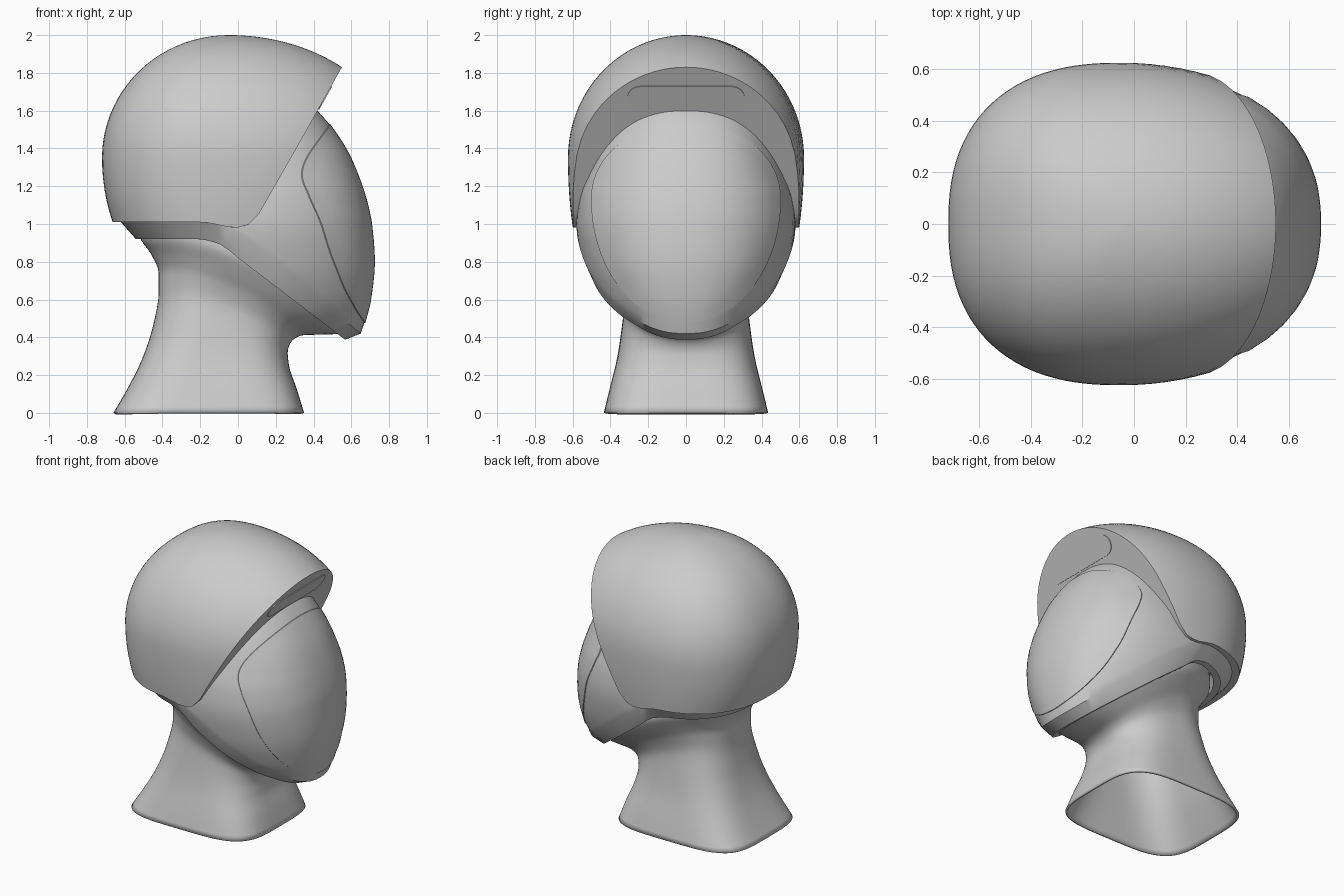
import bpy, bmesh, math
from mathutils import Vector

if "Cube" in bpy.data.objects:
    bpy.data.objects.remove(bpy.data.objects["Cube"])

GREY = (0.6, 0.6, 0.6, 1)
mat = bpy.data.materials.new("plain grey")
mat.use_nodes = True
mat.diffuse_color = GREY
mat.node_tree.nodes["Principled BSDF"].inputs["Base Color"].default_value = GREY
SEG = 96


def smooth_curve(pts):
    """Monotone cubic through (input, output) points."""
    xs, ys = zip(*pts)
    s = [(ys[i + 1] - ys[i]) / (xs[i + 1] - xs[i]) for i in range(len(xs) - 1)]
    m = [s[0]] + [2 * a * b / (a + b) if a * b > 0 else 0 for a, b in zip(s, s[1:])] + [s[-1]]

    def f(x):
        x = min(max(x, xs[0]), xs[-1])
        i = 0
        while i < len(s) - 1 and x > xs[i + 1]:
            i += 1
        h = xs[i + 1] - xs[i]
        t = (x - xs[i]) / h
        a, b = ys[i] + m[i] * h * t, ys[i + 1] - m[i + 1] * h * (1 - t)
        w = t * t * (3 - 2 * t)
        # cubic Hermite form
        return (ys[i] * (1 - w) + ys[i + 1] * w
                + h * t * (1 - t) * (m[i] * (1 - t) - m[i + 1] * t))
    return f


def bisect(f, lo, hi):
    """Root of f, which changes sign between lo and hi."""
    rising = f(hi) > 0
    for _ in range(40):
        mid = (lo + hi) / 2
        if (f(mid) > 0) == rising:
            hi = mid
        else:
            lo = mid
    return lo


def oval(k, front, back, width, n_front, n_back):
    """Point k of a rounded outline with its own front and back reach."""
    a = 2 * math.pi * k / SEG
    c, s = math.cos(a), math.sin(a)
    n = n_front if c > 0 else n_back
    r = front if c > 0 else back
    return (math.copysign(r * abs(c) ** (2 / n), c),
            math.copysign(width * abs(s) ** (2 / n), s))


def loft(name, rings, cap_start=False, cap_end=False):
    """Skin a list of closed rings."""
    bm = bmesh.new()
    vr = [[bm.verts.new(p) for p in ring] for ring in rings]
    for a, b in zip(vr, vr[1:]):
        n = len(a)
        for i in range(n):
            bm.faces.new((a[i], a[(i + 1) % n], b[(i + 1) % n], b[i]))
    if cap_start:
        bm.faces.new(vr[0])
    if cap_end:
        bm.faces.new(vr[-1])
    bmesh.ops.remove_doubles(bm, verts=bm.verts, dist=0.0001)
    bmesh.ops.recalc_face_normals(bm, faces=bm.faces)
    me = bpy.data.meshes.new(name)
    bm.to_mesh(me)
    bm.free()
    me.materials.append(mat)
    ob = bpy.data.objects.new(name, me)
    bpy.context.collection.objects.link(ob)
    bpy.ops.object.select_all(action='DESELECT')
    ob.select_set(True)
    bpy.context.view_layer.objects.active = ob
    bpy.ops.object.shade_smooth_by_angle(angle=math.radians(30))
    return ob


# Outer helmet shell: a dome trimmed by the brim and the lower edge
shell_edge = smooth_curve([(-.8, 1.01), (-.2, 1.01), (-.1, .995), (-.02, .98), (.04, .99),
                           (.1, 1.04), (.16, 1.14), (.55, 1.83), (.9, 2.45)])


def dome(k, phi):
    c, s = math.cos(phi), math.sin(phi)
    x, y = oval(k, .89, .67, .625, 2, 2.4)
    return Vector((x * s - .05, y * (s if c > 0 else s ** .4), 1.35 + (.65 if c > 0 else .85) * c))


def trim_angle(k):
    def height(phi):
        p = dome(k, phi)
        return p.z - shell_edge(p.x)
    return bisect(height, 0, 2.2)


ends = [trim_angle(k) for k in range(SEG)]
ROWS = 28
rings = [[dome(k, ends[k] * j / ROWS) for k in range(SEG)] for j in range(ROWS + 1)]
edge = rings[-1]
for s in (.97, .94, .9, .85, .8, .72, .64):
    rings.append([(p.x * s, p.y * s, shell_edge(p.x * s)) for p in edge])
loft("helmet_shell", rings)

# Face guard: upright body trimmed by a sloping jaw line, with a bevelled rim
face_front = smooth_curve([(.3, .62), (.42, .65), (.48, .67), (.6, .7), (.8, .72), (1, .705),
                           (1.1, .685), (1.34, .6), (1.52, .49), (1.6, .42), (1.7, .3)])
face_width = smooth_curve([(.3, .34), (.5, .41), (.6, .475), (.8, .55), (1, .58), (1.15, .565),
                           (1.25, .535), (1.42, .47), (1.57, .39), (1.7, .28)])
face_back = smooth_curve([(.3, .62), (1, .62), (1.4, .58), (1.7, .4)])
jaw_top = smooth_curve([(-.7, 1.01), (-.2, 1.01), (-.08, .99), (0, .95), (.65, .42), (.8, .3)])
jaw_low = smooth_curve([(-.6, .92), (-.22, .92), (-.1, .895), (0, .82), (.57, .385)])
POWER = 2.35


def face_point(k, z):
    x, y = oval(k, face_front(z), face_back(z), face_width(z), POWER, POWER)
    return Vector((x, y, z))


base = [bisect(lambda z: z - jaw_top(face_point(k, z).x), .3, 1.2) for k in range(SEG)]
jaw = [face_point(k, base[k]) for k in range(SEG)]
rings = []
for s, lift in ((.74, .2), (.8, 0), (.872, 0)):
    rings.append([(p.x * s, p.y * (s + .03), jaw_low(p.x * s) + lift) for p in jaw])
for j in range(25):
    rings.append([face_point(k, base[k] + (1.7 - base[k]) * j / 24) for k in range(SEG)])
loft("face_guard", rings, cap_end=True)

# Visor: thin plate following the face guard
def visor_ring(scale, lift):
    ring = []
    for k in range(SEG):
        dz, y = oval(k, .4, .655, .5, 2.1, 2)
        y, z = y * scale, 1.13 + dz * scale
        ratio = min(abs(y) / face_width(z), 1)
        x = face_front(z) * (1 - ratio ** POWER) ** (1 / POWER)
        ring.append((x + lift, y * (1 + lift), z))
    return ring


loft("visor", [visor_ring(1, -.015), visor_ring(1, .005)]
     + [visor_ring(s / 12, .005) for s in range(11, -1, -1)])

# Brim slot: rounded plate lying on the brim's front face
along = Vector((.39, 0, .69)).normalized()
out = Vector((along.z, 0, -along.x))
centre = Vector((.459, 0, 1.67))
slot = []
for side in (1, -1):
    for i in range(17):
        a = math.pi * i / 16
        slot.append(centre + along * (.069 * side * math.cos(a))
                    + Vector((0, side * (.241 + .069 * math.sin(a)), 0)))
loft("brim_slot", [[p - out * .003 for p in slot], [p + out * .006 for p in slot]],
     cap_start=True, cap_end=True)

# Neck: hollow, leaning rings given as back x, back z, front x, front z, width, power, arch
neck_rows = [
    (-.66, 0, .35, 0, .435, 4, 0),
    (-.59, .12, .31, .13, .405, 3.6, 0),
    (-.51, .28, .27, .25, .37, 3.2, 0),
    (-.45, .46, .263, .32, .345, 2.8, .02),
    (-.42, .63, .285, .38, .33, 2.5, .05),
    (-.42, .74, .35, .412, .36, 2.3, .08),
    (-.46, .84, .46, .415, .41, 2.1, .1),
    (-.52, .94, .55, .42, .46, 2, .14),
    (-.5, 1.05, .5, .55, .46, 2, .14),
]
columns = [smooth_curve([(i, row[c]) for i, row in enumerate(neck_rows)]) for c in range(7)]
rings = []
for j in range(33):
    xb, zb, xf, zf, w, n, arch = (f(j / 4) for f in columns)
    half, mid = (xf - xb) / 2, (xf + xb) / 2
    ring = []
    for k in range(SEG):
        x, y = oval(k, half, half, w, n, n)
        t = x / half
        ring.append((x + mid, y, (zb + zf) / 2 + t * (zf - zb) / 2 + arch * (1 - t * t)))
    rings.append(ring)
neck = loft("neck", rings)
wall = neck.modifiers.new("wall", 'SOLIDIFY')
wall.thickness = .015
wall.offset = -1
